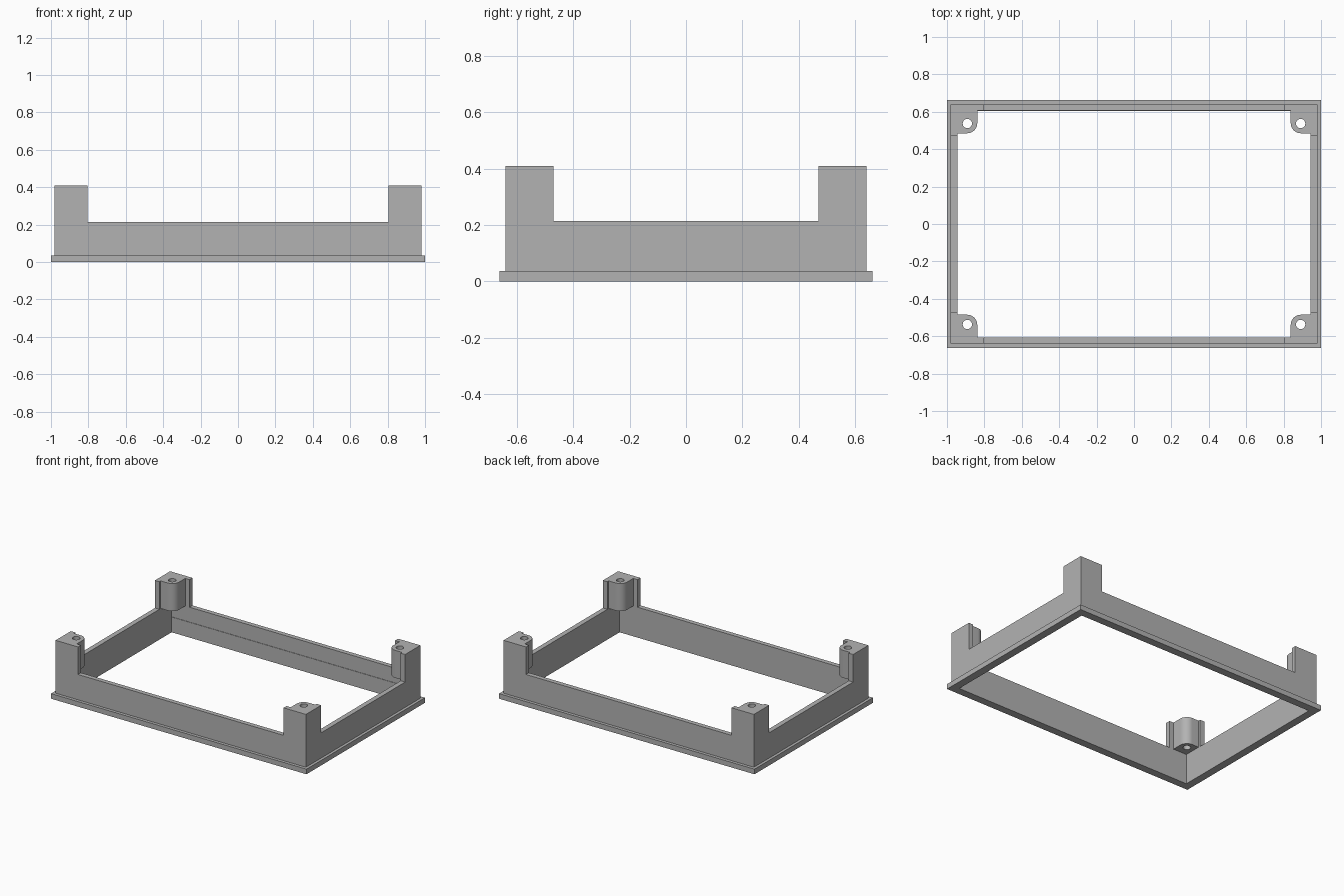
import bpy, bmesh, math

cube = bpy.data.objects.get("Cube")
if cube:
    bpy.data.objects.remove(cube, do_unlink=True)

grey = bpy.data.materials.new("plain_grey")
grey.use_nodes = True
COLOUR = (0.45, 0.45, 0.45, 1)
grey.diffuse_color = COLOUR
grey.node_tree.nodes["Principled BSDF"].inputs["Base Color"].default_value = COLOUR

# Main sizes
FLANGE_X, FLANGE_Y, FLANGE_TOP = 1.0, 0.662, 0.036
OUT_X, OUT_Y = 0.98, 0.64
IN_X, IN_Y = 0.945, 0.607
WALL_TOP, TOWER_TOP = 0.215, 0.41


def rect(x, y):
    return [(-x, -y), (x, -y), (x, y), (-x, y)]


def arc(cx, cy, r, start, end, steps):
    angles = [math.radians(start + (end - start) * i / steps) for i in range(steps + 1)]
    return [(cx + r * math.cos(a), cy + r * math.sin(a)) for a in angles]


def extrude_outline(name, loops, z0, z1):
    """Solid from a closed outline; further loops become holes."""
    curve = bpy.data.curves.new(name + "_outline", "CURVE")
    curve.dimensions = "2D"
    curve.fill_mode = "BOTH"
    curve.extrude = (z1 - z0) / 2
    for loop in loops:
        spline = curve.splines.new("POLY")
        spline.points.add(len(loop) - 1)
        for point, (x, y) in zip(spline.points, loop):
            point.co = (x, y, 0, 1)
        spline.use_cyclic_u = True
    helper = bpy.data.objects.new(name + "_helper", curve)
    bpy.context.collection.objects.link(helper)
    bpy.context.view_layer.update()
    graph = bpy.context.evaluated_depsgraph_get()
    mesh = bpy.data.meshes.new_from_object(helper.evaluated_get(graph))
    bpy.data.objects.remove(helper, do_unlink=True)
    bpy.data.curves.remove(curve)

    bm = bmesh.new()
    bm.from_mesh(mesh)
    bmesh.ops.remove_doubles(bm, verts=bm.verts, dist=0.0001)
    bmesh.ops.translate(bm, verts=bm.verts, vec=(0, 0, (z0 + z1) / 2))
    bmesh.ops.recalc_face_normals(bm, faces=bm.faces)
    bm.to_mesh(mesh)
    bm.free()
    mesh.materials.clear()
    mesh.materials.append(grey)
    obj = bpy.data.objects.new(name, mesh)
    bpy.context.collection.objects.link(obj)
    bpy.ops.object.select_all(action="DESELECT")
    obj.select_set(True)
    bpy.context.view_layer.objects.active = obj
    bpy.ops.object.shade_smooth_by_angle(angle=math.radians(30))
    return obj


# Base flange and low wall around the open middle
extrude_outline("base_flange", [rect(FLANGE_X, FLANGE_Y), rect(IN_X, IN_Y)], 0, FLANGE_TOP)
extrude_outline("frame_wall", [rect(OUT_X, OUT_Y), rect(IN_X, IN_Y)], FLANGE_TOP, WALL_TOP)

# Shallow ledge on the inside of the back wall
ledge = [(-IN_X, IN_Y - 0.003), (IN_X, IN_Y - 0.003), (IN_X, IN_Y), (-IN_X, IN_Y)]
extrude_outline("back_ledge", [ledge], FLANGE_TOP, 0.11)

# Corner towers: raised wall ends with a rounded screw post
POST_X, POST_Y, POST_R = 0.838, 0.485, 0.054
HOLE_X, HOLE_Y, HOLE_R = 0.891, 0.537, 0.025
tower = [(OUT_X, OUT_Y), (0.805, OUT_Y), (0.805, IN_Y), (POST_X, IN_Y)]
tower += arc(POST_X + POST_R, POST_Y + POST_R, POST_R, 180, 270, 12)
tower += [(IN_X, POST_Y), (IN_X, 0.47), (OUT_X, 0.47)]
hole = arc(HOLE_X, HOLE_Y, HOLE_R, 0, 345, 23)

for side, sx in (("left", 1), ("right", -1)):
    for end, sy in (("front", -1), ("back", 1)):
        loops = [[(x * sx, y * sy) for x, y in loop] for loop in (tower, hole)]
        extrude_outline(f"{end}_{side}_corner_tower", loops, WALL_TOP, TOWER_TOP)
